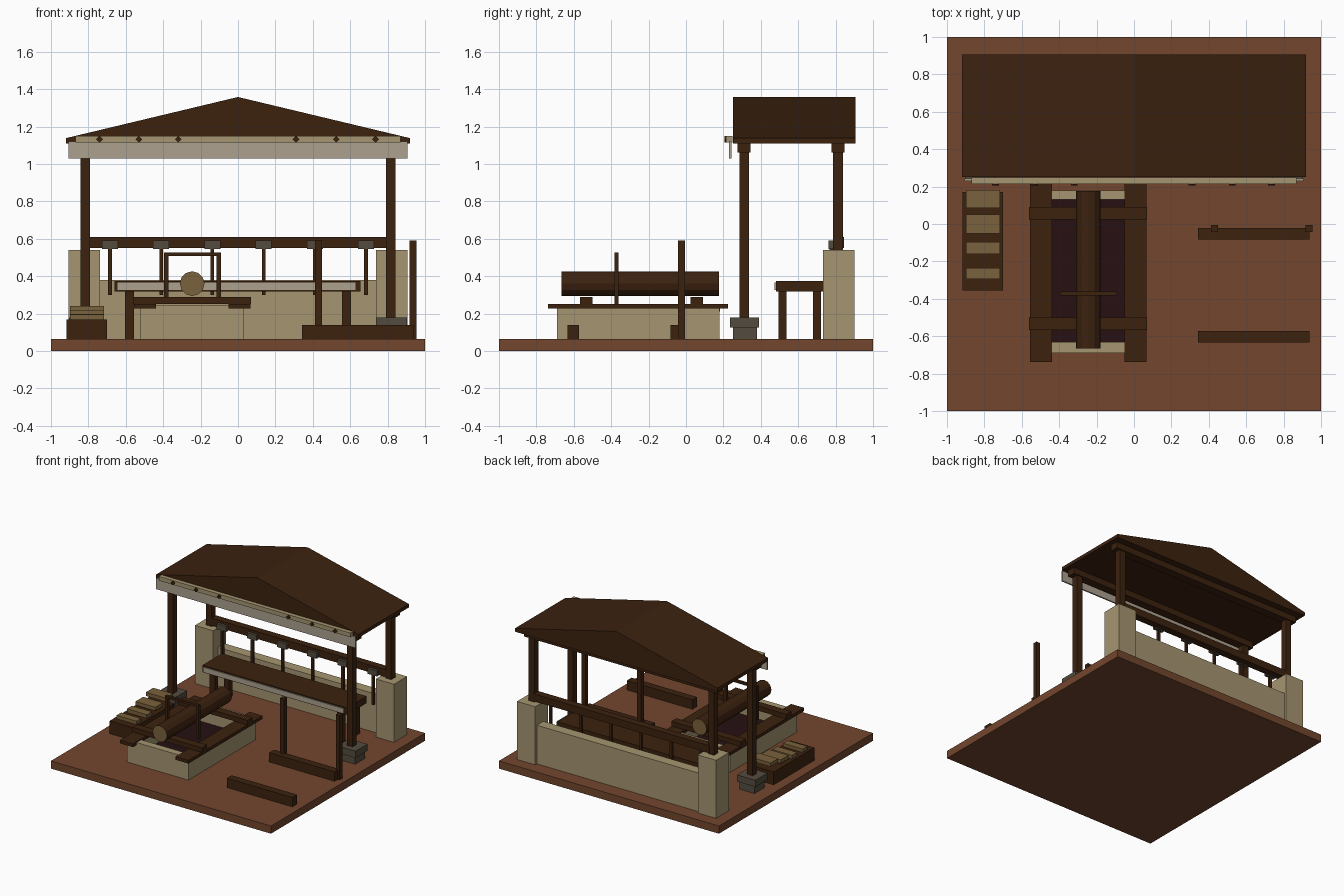
import bpy, bmesh, math
from mathutils import Matrix

cube = bpy.data.objects.get("Cube")
if cube:
    bpy.data.objects.remove(cube, do_unlink=True)


def material(name, code):
    def linear(v):
        return v / 12.92 if v <= 0.04045 else ((v + 0.055) / 1.055) ** 2.4
    rgb = [linear(c / 255) for c in bytes.fromhex(code)]
    mat = bpy.data.materials.new(name)
    mat.use_nodes = True
    mat.diffuse_color = (*rgb, 1)
    mat.node_tree.nodes["Principled BSDF"].inputs["Base Color"].default_value = (*rgb, 1)
    return mat


EARTH = material("red earth", "72462e")
WOOD = material("dark wood", "3c220f")
PLASTER = material("beige plaster", "a69671")
CLOTH = material("pale grey cloth", "aca18f")
STONE = material("grey stone", "544b3e")
PIT = material("dark maroon", "261012")
CUT = material("cut wood", "7a613c")


def finish(name, bm, *mats):
    bmesh.ops.recalc_face_normals(bm, faces=bm.faces)
    mesh = bpy.data.meshes.new(name)
    bm.to_mesh(mesh)
    bm.free()
    for mat in mats:
        mesh.materials.append(mat)
    obj = bpy.data.objects.new(name, mesh)
    bpy.context.collection.objects.link(obj)
    return obj


def box(name, mat, x, y, z):
    """Box from (low, high) pairs on each axis."""
    bm = bmesh.new()
    centre = [sum(r) / 2 for r in (x, y, z)]
    size = [r[1] - r[0] for r in (x, y, z)]
    bmesh.ops.create_cube(bm, size=1, matrix=Matrix.Translation(centre) @ Matrix.Diagonal((*size, 1)))
    return finish(name, bm, mat)


def around(c, half):
    return (c - half, c + half)


def cylinder(name, mats, x, y, z, radius, sides):
    """Cylinder along y; its end caps take the last material."""
    bm = bmesh.new()
    place = Matrix.Translation((x, sum(y) / 2, z)) @ Matrix.Rotation(math.pi / 2, 4, "X")
    bmesh.ops.create_cone(bm, cap_ends=True, segments=sides, radius1=radius,
                          radius2=radius, depth=y[1] - y[0], matrix=place)
    bm.normal_update()
    for f in bm.faces:
        if abs(f.normal.y) > 0.9:
            f.material_index = len(mats) - 1
    return finish(name, bm, *mats)


G = 0.063  # ground level
box("ground", EARTH, (-1, 1), (-1, 1), (0, G))

# Gabled roof with a thin eave
bm = bmesh.new()
outline = [(-.92, 1.11), (.92, 1.11), (.92, 1.138), (0, 1.358), (-.92, 1.138)]
face = bm.faces.new([bm.verts.new((x, .25, z)) for x, z in outline])
new = bmesh.ops.extrude_face_region(bm, geom=[face])["geom"]
bmesh.ops.translate(bm, vec=(0, .655, 0), verts=[v for v in new if isinstance(v, bmesh.types.BMVert)])
finish("roof", bm, WOOD)

# Hanging front cloth, its batten and the pegs
box("front_cloth", CLOTH, (-.905, .905), (.23, .242), (1.03, 1.12))
box("front_batten", PLASTER, (-.87, .87), (.215, .249), (1.115, 1.15))
for x in (-.74, -.53, -.32, .31, .525, .735):
    cylinder("peg", [WOOD], x, (.205, .23), 1.132, .018, 4)

# Posts, footings and wall pillars on both sides
for side, s in (("right", -1), ("left", 1)):
    x = s * .816
    box(side + "_front_post", WOOD, around(x, .026), (.285, .337), (.17, 1.07))
    box(side + "_footing_base", STONE, around(x + s * .005, .068), (.25, .38), (G, .125))
    box(side + "_footing_cap", STONE, around(x + s * .005, .083), (.235, .39), (.125, .18))
    box(side + "_back_post", WOOD, around(x, .026), (.787, .839), (.53, 1.07))
    box(side + "_pillar", PLASTER, around(s * .822, .083), (.733, .902), (G, .54))
for name, y in (("front", .311), ("back", .813)):
    box(name + "_roof_beam", WOOD, (-.88, .88), around(y, .035), (1.06, 1.112))

# Low back wall and the rail with hanging rods
box("back_wall", PLASTER, (-.74, .74), (.795, .88), (G, .38))
box("back_rail", WOOD, (-.8, .8), (.785, .845), (.55, .61))
for i in range(6):
    x = -.685 + i * .274
    box("rail_bracket", STONE, around(x, .043), (.763, .8), (.545, .59))
    box("hanging_rod", WOOD, around(x, .01), (.766, .786), (.3, .546))

# Long bench
box("bench_top", WOOD, (-.66, .655), (.48, .735), (.318, .375))
box("bench_front_strip", CLOTH, (-.645, .628), (.472, .482), (.325, .365))
for x in (-.58, .58):
    for y in (.515, .7):
        box("bench_leg", WOOD, around(x, .024), around(y, .021), (G, .32))

# Pit: four walls, dark floor, side planks and cross beams
for y in ((-.69, -.63), (.13, .18)):
    box("pit_end_wall", PLASTER, (-.525, .033), y, (G, .228))
    box("pit_end_cap", PLASTER, (-.44, -.05), y, (.228, .246))
for x in ((-.525, -.475), (-.017, .033)):
    box("pit_side_wall", PLASTER, x, (-.64, .14), (G, .228))
box("pit_floor", PIT, (-.48, -.01), (-.635, .135), (G, .11))
for x in (-.498, .007):
    box("pit_plank", WOOD, around(x, .059), (-.738, .225), (.226, .252))
for y in (-.533, .058):
    box("pit_cross_beam", WOOD, (-.562, .07), around(y, .033), (.252, .29))

# Log over the pit, and the frame straddling it
cylinder("log", [WOOD, CUT], -.245, (-.665, .177), .36, .066, 12)
for x in (-.383, -.103):
    box("frame_leg", WOOD, around(x, .012), (-.383, -.36), (.25, .51))
box("frame_bar", WOOD, (-.395, -.091), (-.383, -.36), (.508, .526))

# Ground beams and tall stakes
for y in (-.602, -.052):
    box("ground_beam", WOOD, (.342, .937), around(y, .031), (G, .14))
for x in (.431, .936):
    box("stake", WOOD, around(x, .018), (-.042, -.005), (G, .592))

# Crate with slabs laid in rising steps
box("crate", WOOD, (-.918, -.7), (-.355, .172), (G, .168))
for y, half, top in ((-.265, .03, .196), (-.128, .033, .198), (0, .05, .216), (.133, .048, .24)):
    box("slab", CUT, (-.897, -.717), around(y, half), (top - .03, top))
